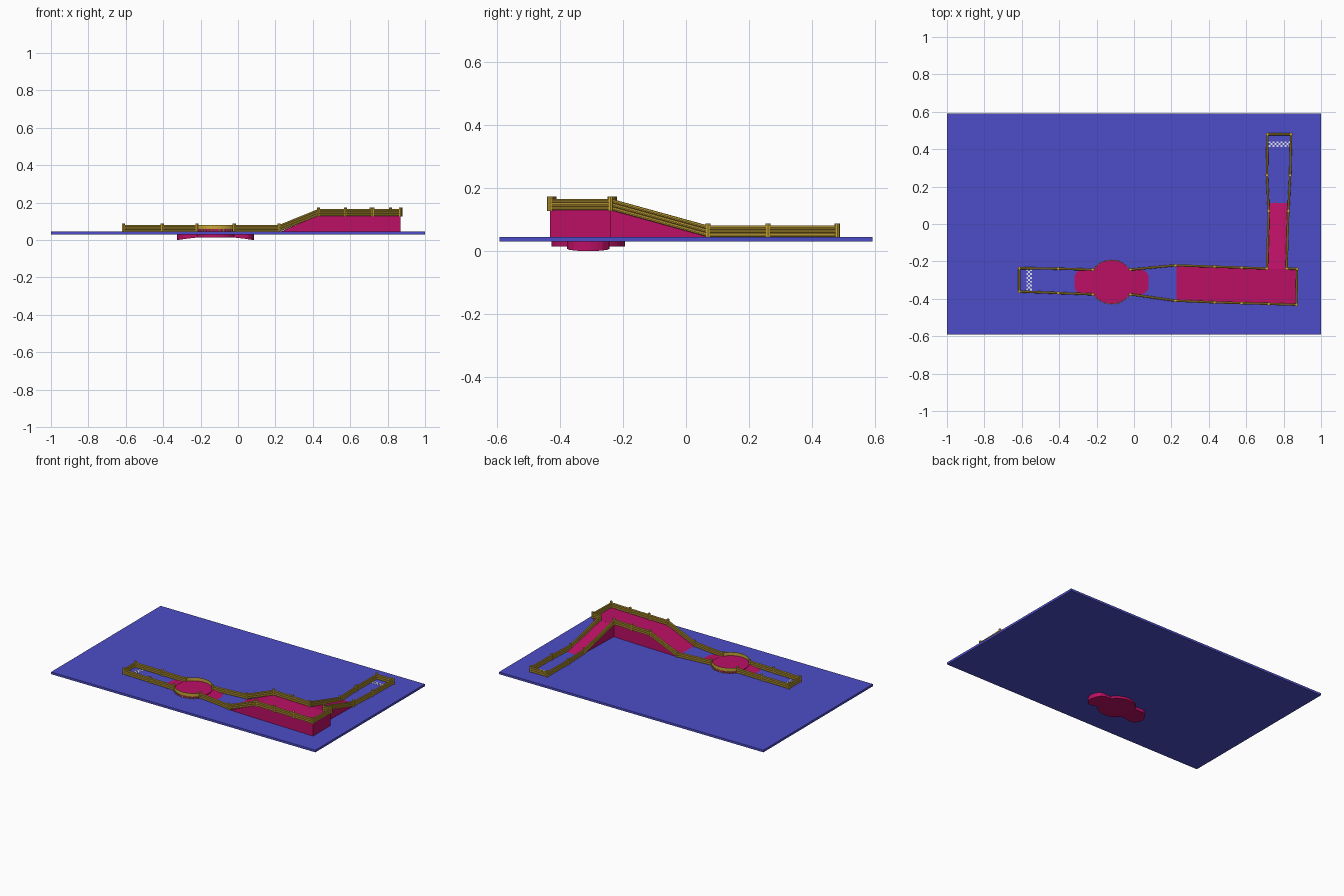
import bpy, bmesh, math
from mathutils import Vector

if "Cube" in bpy.data.objects:
    bpy.data.objects.remove(bpy.data.objects["Cube"])


def material(name, rgb):
    m = bpy.data.materials.new(name)
    m.diffuse_color = (*rgb, 1)
    m.use_nodes = True
    m.node_tree.nodes["Principled BSDF"].inputs["Base Color"].default_value = m.diffuse_color
    return m


BLUE = material("blue", (0.075, 0.075, 0.58))
PINK = material("magenta", (0.50, 0.005, 0.13))
GOLD = material("gold", (0.58, 0.38, 0.04))
WHITE = material("pale", (0.75, 0.75, 0.85))
PLATE_TOP, DECK = 0.045, 0.13


def finish(bm, name, mat):
    bmesh.ops.recalc_face_normals(bm, faces=bm.faces)
    me = bpy.data.meshes.new(name)
    bm.to_mesh(me)
    bm.free()
    ob = bpy.data.objects.new(name, me)
    bpy.context.collection.objects.link(ob)
    me.materials.append(mat)
    return ob


def add_box(bm, x0, x1, y0, y1, z0, z1):
    v = bmesh.ops.create_cube(bm, size=1)["verts"]
    bmesh.ops.scale(bm, verts=v, vec=(x1 - x0, y1 - y0, z1 - z0))
    bmesh.ops.translate(bm, verts=v, vec=((x0 + x1) / 2, (y0 + y1) / 2, (z0 + z1) / 2))


def add_rod(bm, p, q, r, sides=8):
    p, q = Vector(p), Vector(q)
    d = q - p
    v = bmesh.ops.create_cone(bm, cap_ends=True, segments=sides, radius1=r, radius2=r, depth=d.length)["verts"]
    bmesh.ops.rotate(bm, verts=v, matrix=d.to_track_quat('Z', 'Y').to_matrix())
    bmesh.ops.translate(bm, verts=v, vec=(p + q) / 2)


def add_loft(bm, sections):
    """Box-like strip; each section = (side a xy, side b xy, bottom z, top z)."""
    rings = [[bm.verts.new((*a, z0)), bm.verts.new((*b, z0)), bm.verts.new((*b, z1)), bm.verts.new((*a, z1))]
             for a, b, z0, z1 in sections]
    for r, s in zip(rings, rings[1:]):
        for i in range(4):
            j = (i + 1) % 4
            bm.faces.new((r[i], r[j], s[j], s[i]))
    bm.faces.new(rings[0])
    bm.faces.new(rings[-1])


# Base plate
bm = bmesh.new()
add_box(bm, -1, 1, -0.592, 0.592, 0.03, PLATE_TOP)
finish(bm, "base_plate", BLUE)

# Ramp up from the start, and raised deck with its ramp down
LOW = 0.035
bm = bmesh.new()
add_loft(bm, [((0.725, 0.112), (0.825, 0.112), LOW, PLATE_TOP),
              ((0.714, -0.24), (0.815, -0.24), LOW, DECK)])
finish(bm, "start_ramp", PINK)
bm = bmesh.new()
add_loft(bm, [((0.228, -0.413), (0.228, -0.223), LOW, PLATE_TOP),
              ((0.425, -0.42), (0.425, -0.228), LOW, DECK),
              ((0.715, -0.427), (0.715, -0.239), LOW, DECK),
              ((0.87, -0.432), (0.87, -0.24), LOW, DECK)])
finish(bm, "raised_deck", PINK)

# Round hump: disc plus two rounded, drooping end tongues
CX, CY, R = -0.12, -0.31, 0.117
bm = bmesh.new()
add_rod(bm, (CX, CY, 0.015), (CX, CY, 0.058), R, 48)
finish(bm, "hump_disc", PINK)
for side, label in ((-1, "left"), (1, "right")):
    bm = bmesh.new()
    secs = []
    for d, w in ((0.08, 0.06), (0.15, 0.068), (0.175, 0.062), (0.192, 0.045), (0.201, 0.026), (0.206, 0.008)):
        t = max(0, (d - 0.1) / 0.105)
        x = CX + side * d
        secs.append(((x, CY - w), (x, CY + w), 0.0155 * (1 - min(t, 1)), 0.0575 - 0.0135 * t))
    add_loft(bm, secs)
    finish(bm, "hump_tongue_" + label, PINK)

# Log fence: two runs of posts, each from hump edge around one end of the track
L, H = PLATE_TOP, DECK
finish_run = [(-0.02 - 0.2, -0.376, L), (-0.405, -0.369, L), (-0.613, -0.361, L),
              (-0.613, -0.236, L), (-0.405, -0.239, L), (-0.22, -0.244, L)]
start_run = [(-0.02, -0.244, L), (0.22, -0.221, L), (0.43, -0.228, H), (0.575, -0.233, H),
             (0.711, -0.238, H), (0.72, 0.07, L), (0.711, 0.26, L), (0.714, 0.48, L),
             (0.84, 0.48, L), (0.835, 0.26, L), (0.825, 0.07, L), (0.816, -0.238, H),
             (0.872, -0.24, H), (0.868, -0.432, H), (0.72, -0.427, H), (0.575, -0.423, H),
             (0.43, -0.419, H), (0.22, -0.41, L), (-0.02, -0.376, L)]
for name, run in (("finish", finish_run), ("start", start_run)):
    posts, rails = bmesh.new(), bmesh.new()
    for x, y, z in run:
        add_rod(posts, (x, y, z - 0.003), (x, y, z + 0.043), 0.0085)
    for p, q in zip(run, run[1:]):
        for h in (0.006, 0.018, 0.030):
            up = Vector((0, 0, h))
            add_rod(rails, Vector(p) + up, Vector(q) + up, 0.006)
    finish(posts, name + "_fence_posts", GOLD)
    finish(rails, name + "_fence_rails", GOLD)

# Thin curved guard walls on the hump, standing on small pegs
for side, label in ((-1, "front"), (1, "back")):
    bm = bmesh.new()
    secs = []
    for i in range(25):
        a = side * math.radians(34 + 112 * i / 24)
        c, s = math.cos(a), math.sin(a)
        pt = lambda r: (CX + r * c, CY + r * s)
        secs.append((pt(R - 0.001), pt(R + 0.0015), 0.058, 0.081))
        if i % 2 == 0:
            x, y = pt(R + 0.001)
            add_rod(bm, (x, y, 0.043), (x, y, 0.06), 0.004, 6)
    add_loft(bm, secs)
    finish(bm, "hump_guard_" + label, GOLD)


# Chequered start and finish strips
def checks(name, x0, y0, nx, ny, c=0.0105):
    bm = bmesh.new()
    for i in range(nx):
        for j in range(ny):
            if (i + j) % 2 == 0:
                x, y = x0 + i * c, y0 + j * c
                add_box(bm, x, x + c * 0.98, y, y + c * 0.98, PLATE_TOP - 0.002, PLATE_TOP + 0.001)
    finish(bm, name, WHITE)


checks("start_checks", 0.72, 0.411, 11, 3)
checks("finish_checks", -0.576, -0.356, 3, 11)
